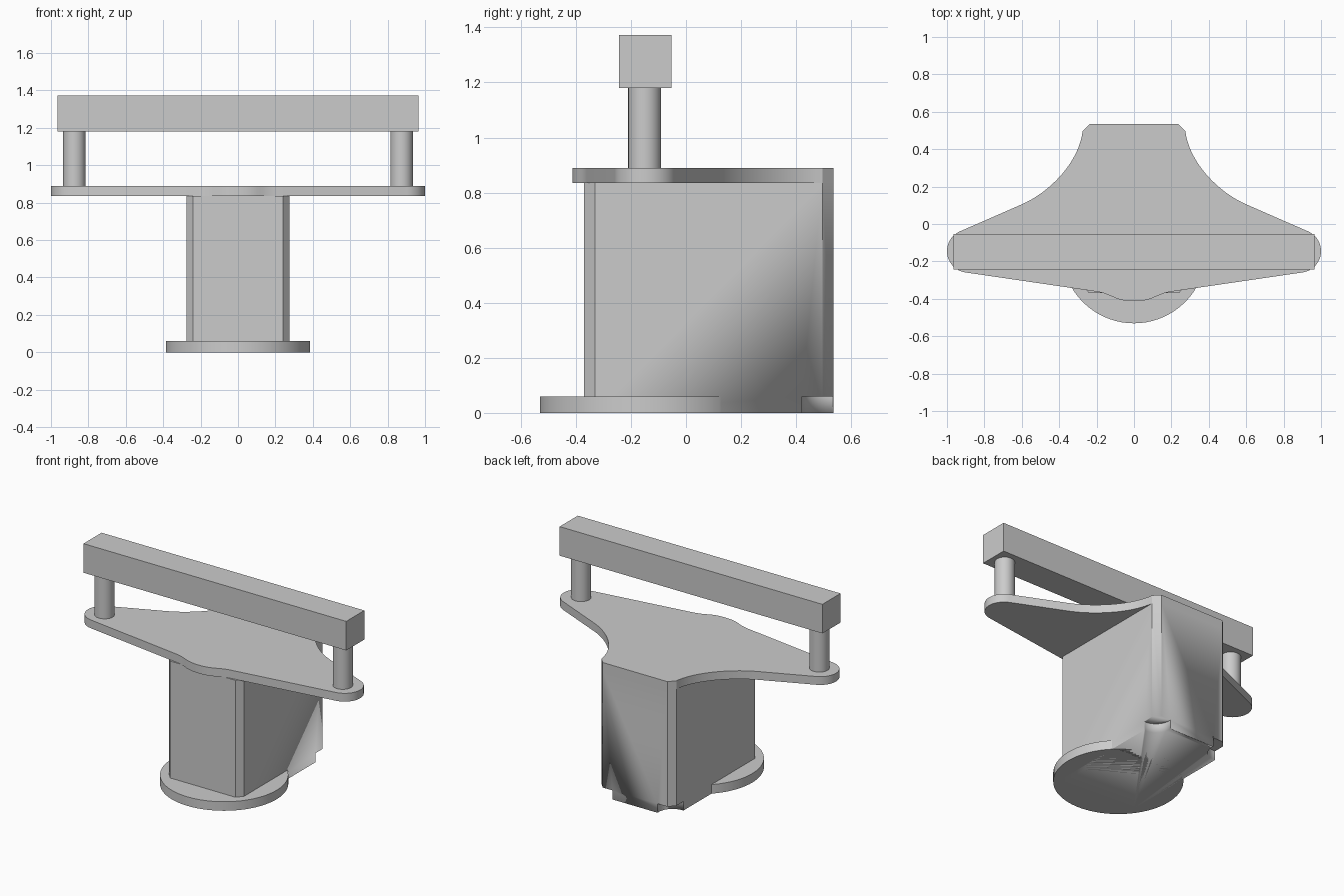
import bpy
import bmesh
from math import radians, cos, sin
from mathutils import Vector
from mathutils.geometry import interpolate_bezier

cube = bpy.data.objects.get("Cube")
if cube:
    bpy.data.objects.remove(cube, do_unlink=True)

grey = bpy.data.materials.new("plain grey")
grey.use_nodes = True
grey.diffuse_color = (0.6, 0.6, 0.6, 1)
grey.node_tree.nodes["Principled BSDF"].inputs["Base Color"].default_value = (0.6, 0.6, 0.6, 1)


def prism(name, outline, z0, z1):
    """Extrude a plan outline upwards, smooth on its curved sides."""
    bm = bmesh.new()
    face = bm.faces.new([bm.verts.new((x, y, z0)) for x, y in outline])
    top = bmesh.ops.extrude_face_region(bm, geom=[face])["geom"]
    verts = [v for v in top if isinstance(v, bmesh.types.BMVert)]
    bmesh.ops.translate(bm, verts=verts, vec=(0, 0, z1 - z0))
    bmesh.ops.recalc_face_normals(bm, faces=bm.faces)
    for f in bm.faces:
        f.smooth = True
    for e in bm.edges:
        e.smooth = e.calc_face_angle(0) < radians(30)
    mesh = bpy.data.meshes.new(name)
    bm.to_mesh(mesh)
    bm.free()
    mesh.materials.append(grey)
    obj = bpy.data.objects.new(name, mesh)
    bpy.context.collection.objects.link(obj)
    return obj


def arc(cx, cy, r, a0, a1, n):
    angles = [radians(a0 + (a1 - a0) * i / n) for i in range(n + 1)]
    return [(cx + r * cos(a), cy + r * sin(a)) for a in angles]


def circle(cx, cy, r, n=48):
    return arc(cx, cy, r, 0, 360, n)[:-1]


def bezier(p0, h0, h1, p1, n=14):
    pts = interpolate_bezier(*[Vector((*p, 0)) for p in (p0, h0, h1, p1)], n)
    return [(p.x, p.y) for p in pts]


def mirrored(half):
    """Close a right-hand outline with its mirror image."""
    return half + [(-x, y) for x, y in reversed(half) if x > 0.001]


# Upright body with chamfered corners
body = prism("body", mirrored([(0.24, -0.37), (0.275, -0.33), (0.275, 0.495), (0.237, 0.535)]), 0, 0.836)

# Round notches under the rear corners
for side in (-1, 1):
    cutter = prism("notch_cutter", circle(side * 0.265, 0.52, 0.1), -0.1, 0.06)
    cutter.hide_render = True
    cut = body.modifiers.new("notch", "BOOLEAN")
    cut.operation = "DIFFERENCE"
    cut.solver = "EXACT"
    cut.object = cutter
    bpy.context.view_layer.objects.active = body
    bpy.ops.object.modifier_apply(modifier=cut.name)
    bpy.data.objects.remove(cutter, do_unlink=True)

# Round foot
prism("foot_disc", circle(0, -0.145, 0.386, 72), 0, 0.06)

# Winged top plate: front bulge, rounded tip, swept rear curve
half = bezier((0, -0.413), (0.11, -0.413), (0.11, -0.373), (0.21, -0.36))
half += arc(0.885, -0.145, 0.115, -81, 66, 20)
half += bezier((0.6, 0.105), (0.45, 0.17), (0.295, 0.33), (0.275, 0.495), 20)
half += [(0.237, 0.535)]
prism("top_plate", mirrored(half), 0.835, 0.89)

# Posts and the bar they carry
for side, label in ((1, "left"), (-1, "right")):
    prism(label + "_post", circle(side * 0.875, -0.15, 0.06), 0.89, 1.18)
prism("crossbar", mirrored([(0.965, -0.243), (0.965, -0.053)]), 1.18, 1.373)
